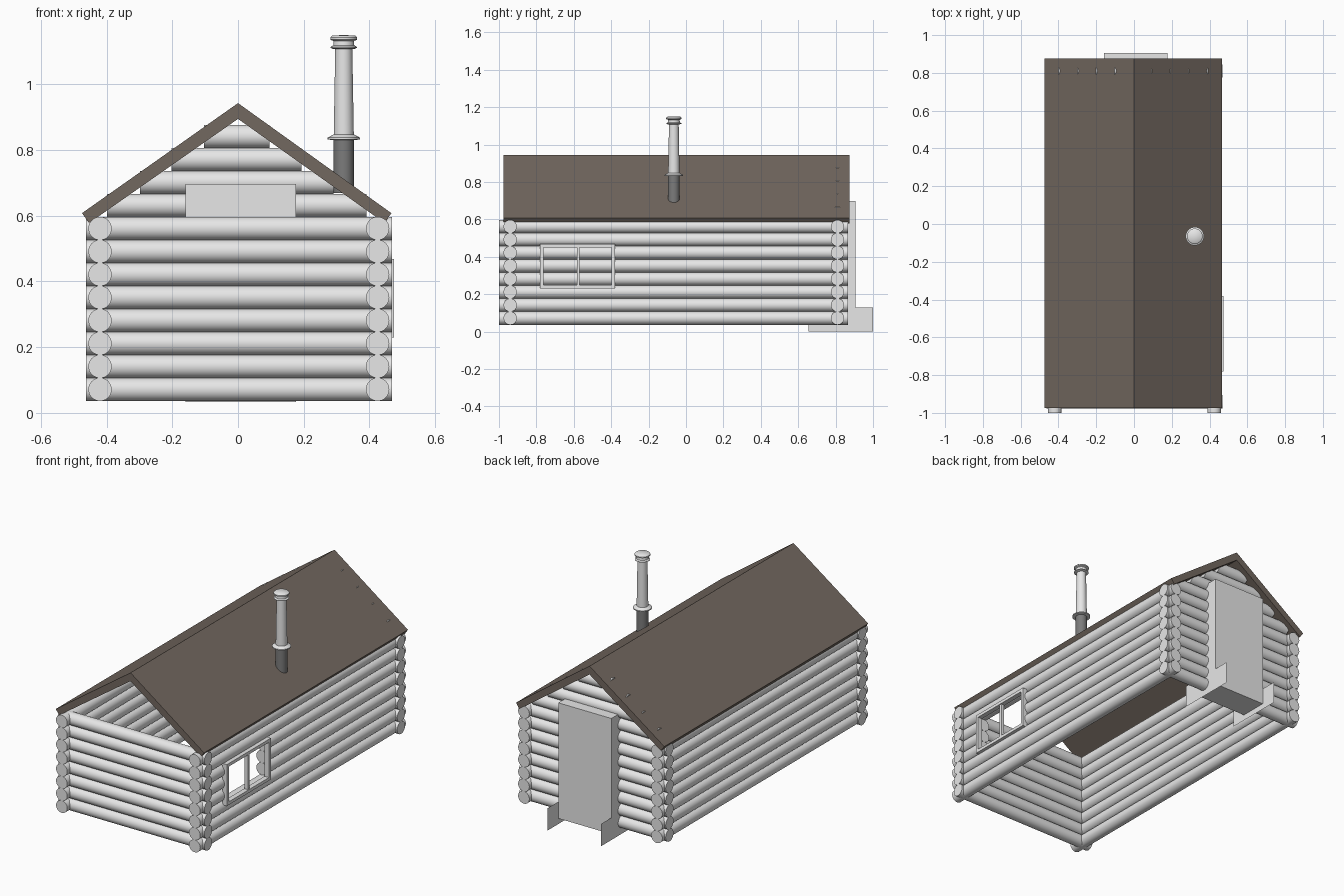
import bpy, bmesh, math
from mathutils import Matrix, Vector

if "Cube" in bpy.data.objects:
    bpy.data.objects.remove(bpy.data.objects["Cube"])


def material(name, rgb):
    m = bpy.data.materials.new(name)
    m.diffuse_color = (*rgb, 1)
    m.use_nodes = True
    m.node_tree.nodes["Principled BSDF"].inputs["Base Color"].default_value = m.diffuse_color
    return m


PALE = material("pale grey", (0.8, 0.8, 0.8))
ROOF = material("roof brown", (0.17, 0.138, 0.115))
PIPE = material("dark pipe grey", (0.2, 0.2, 0.2))


def finish(name, bm, mat, smooth=False):
    bmesh.ops.recalc_face_normals(bm, faces=bm.faces[:])
    me = bpy.data.meshes.new(name)
    bm.to_mesh(me)
    bm.free()
    me.materials.append(mat)
    ob = bpy.data.objects.new(name, me)
    bpy.context.collection.objects.link(ob)
    if smooth:
        bpy.context.view_layer.objects.active = ob
        ob.select_set(True)
        bpy.ops.object.shade_smooth_by_angle(angle=math.radians(40))
        ob.select_set(False)
    return ob


def add_log(bm, axis, a, b, other, z, r=0.0355):
    """Capped log from a to b along axis ('x' or 'y')."""
    mid = (a + b) / 2
    if axis == 'x':
        m = Matrix.Translation((mid, other, z)) @ Matrix.Rotation(math.pi / 2, 4, 'Y')
    else:
        m = Matrix.Translation((other, mid, z)) @ Matrix.Rotation(math.pi / 2, 4, 'X')
    bmesh.ops.create_cone(bm, cap_ends=True, segments=32, radius1=r, radius2=r,
                          depth=b - a, matrix=m)


def add_box(bm, lo, hi):
    lo, hi = Vector(lo), Vector(hi)
    m = Matrix.Translation((lo + hi) / 2) @ Matrix.Diagonal((*(hi - lo), 1))
    bmesh.ops.create_cube(bm, size=1, matrix=m)


def lathe(name, profile, centre, mat):
    bm = bmesh.new()
    vs = [bm.verts.new((r, 0, z)) for r, z in profile]
    es = [bm.edges.new(p) for p in zip(vs, vs[1:])]
    bmesh.ops.spin(bm, geom=vs + es, cent=(0, 0, 0), axis=(0, 0, 1),
                   angle=math.tau, steps=32, use_duplicate=False)
    bmesh.ops.remove_doubles(bm, verts=bm.verts[:], dist=1e-5)
    bmesh.ops.translate(bm, verts=bm.verts[:], vec=(*centre, 0))
    return finish(name, bm, mat, True)


ROWS = [0.0715 + 0.07 * i for i in range(8)]
FRONT_Y, BACK_Y, SIDE_X = -0.94, 0.81, 0.42
WIN_A, WIN_B = -0.77, -0.39

# End walls, with the back gable on top of the back wall
for name, y in (("front_wall_logs", FRONT_Y), ("back_wall_logs", BACK_Y)):
    bm = bmesh.new()
    for z in ROWS:
        add_log(bm, 'x', -0.463, 0.469, y, z)
    finish(name, bm, PALE, True)

bm = bmesh.new()
for i, half in enumerate((0.395, 0.295, 0.198, 0.1)):
    add_log(bm, 'x', -half - 0.004, half - 0.004, BACK_Y, 0.6315 + 0.07 * i)
finish("back_gable_logs", bm, PALE, True)

# Side walls, the right one opened for the window on three rows
for name, x in (("left_wall_logs", -SIDE_X), ("right_wall_logs", SIDE_X + 0.005)):
    bm = bmesh.new()
    for i, z in enumerate(ROWS):
        if x > 0 and i in (3, 4, 5):
            add_log(bm, 'y', -1.0, WIN_A, x, z)
            add_log(bm, 'y', WIN_B, 0.865, x, z)
        else:
            add_log(bm, 'y', -1.0, 0.865, x, z)
    finish(name, bm, PALE, True)

# Window frame with centre mullion
bm = bmesh.new()
x0, x1, z0, z1, t = 0.447, 0.475, 0.23, 0.468, 0.018
add_box(bm, (x0, -0.78, z0), (x1, -0.78 + t, z1))
add_box(bm, (x0, -0.38 - t, z0), (x1, -0.38, z1))
add_box(bm, (x0, -0.78 + t, z0), (x1, -0.38 - t, z0 + t))
add_box(bm, (x0, -0.78 + t, z1 - t), (x1, -0.38 - t, z1))
add_box(bm, (x0 + 0.004, -0.583, z0 + t), (x1 - 0.004, -0.569, z1 - t))
finish("window_frame", bm, PALE)

# Roof panels
for name, prof in (
        ("left_roof", ((0, 0.943), (-0.475, 0.608), (-0.453, 0.578), (0, 0.895))),
        ("right_roof", ((0, 0.943), (0.467, 0.608), (0.446, 0.578), (0, 0.895)))):
    bm = bmesh.new()
    f = bm.faces.new([bm.verts.new((x, -0.975, z)) for x, z in prof])
    ext = bmesh.ops.extrude_face_region(bm, geom=[f])
    bmesh.ops.translate(bm, vec=(0, 1.85, 0),
                        verts=[v for v in ext["geom"] if isinstance(v, bmesh.types.BMVert)])
    finish(name, bm, ROOF)

# Door block through the back wall, with thin plates beside the step
bm = bmesh.new()
add_box(bm, (-0.16, 0.745, 0.033), (0.177, 0.906, 0.697))
finish("door_block", bm, PALE)
for name, x in (("left_step_plate", -0.161), ("right_step_plate", 0.178)):
    bm = bmesh.new()
    bm.faces.new([bm.verts.new((x, y, z)) for y, z in
                  ((0.655, 0), (1.0, 0), (1.0, 0.128), (0.655, 0.128))])
    finish(name, bm, PALE)

# Chimney
C = (0.322, -0.065)
lathe("chimney_lower_pipe", [(0, 0.67), (0.031, 0.67), (0.031, 0.835), (0, 0.835)], C, PIPE)
lathe("chimney_upper_pipe", [(0, 0.828), (0.049, 0.832), (0.049, 0.838), (0.036, 0.845),
                             (0.0305, 0.848), (0.026, 1.108), (0, 1.108)], C, PALE)
lathe("chimney_cap", [(0, 1.107), (0.03, 1.107), (0.04, 1.111), (0.04, 1.114), (0.032, 1.119),
                      (0.031, 1.132), (0.041, 1.136), (0.041, 1.143), (0.034, 1.149),
                      (0, 1.15)], C, PALE)
